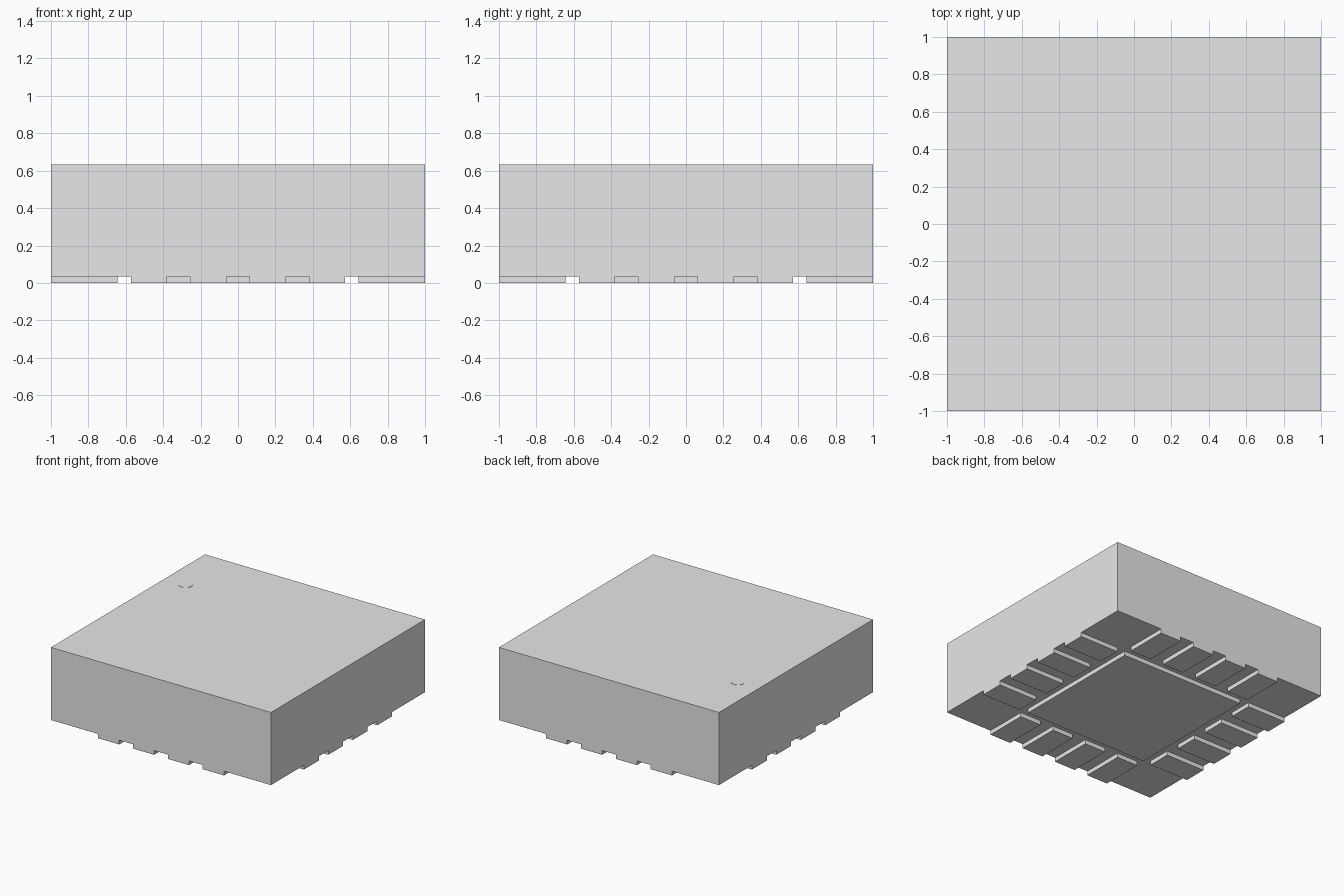
import bpy
import math

cube = bpy.data.objects.get("Cube")
if cube:
    bpy.data.objects.remove(cube, do_unlink=True)

grey = bpy.data.materials.new("light_grey")
grey.use_nodes = True
GREY = (0.8, 0.8, 0.8, 1)
grey.diffuse_color = GREY
grey.node_tree.nodes["Principled BSDF"].inputs["Base Color"].default_value = GREY

TOP, BASE = 0.632, 0.035      # body top, and pad thickness below the body
PAD_LENGTH, PAD_WIDTH = 0.355, 0.193


def box(name, x, y, z, size):
    """Axis-aligned box given its centre and full size."""
    bpy.ops.mesh.primitive_cube_add(size=1, location=(x, y, z))
    ob = bpy.context.object
    ob.name = name
    ob.scale = size
    bpy.ops.object.transform_apply(location=False, rotation=False, scale=True)
    ob.data.materials.append(grey)
    return ob


# Package body
box("package_body", 0, 0, (TOP + BASE) / 2, (2, 2, TOP - BASE))

# Central heat pad on the underside
box("heat_pad", 0, 0, BASE / 2, (1.134, 1.134, BASE))

# Four contact pads along each side, flush with the body walls
inset = 1 - PAD_LENGTH / 2
for side, sign in (("right", -1), ("left", 1)):
    for i, offset in enumerate((-0.476, -0.159, 0.159, 0.476)):
        box(f"{side}_contact_pad_{i + 1}", sign * inset, offset, BASE / 2,
            (PAD_LENGTH, PAD_WIDTH, BASE))
for side, sign in (("front", -1), ("back", 1)):
    for i, offset in enumerate((-0.476, -0.159, 0.159, 0.476)):
        box(f"{side}_contact_pad_{i + 1}", offset, sign * inset, BASE / 2,
            (PAD_WIDTH, PAD_LENGTH, BASE))

# Thin round marker on top, beside the first contact
bpy.ops.mesh.primitive_cylinder_add(vertices=32, radius=0.053, depth=0.004,
                                    location=(-0.81, 0.48, TOP))
marker = bpy.context.object
marker.name = "first_contact_marker"
marker.data.materials.append(grey)
bpy.ops.object.shade_smooth_by_angle(angle=math.radians(30))
